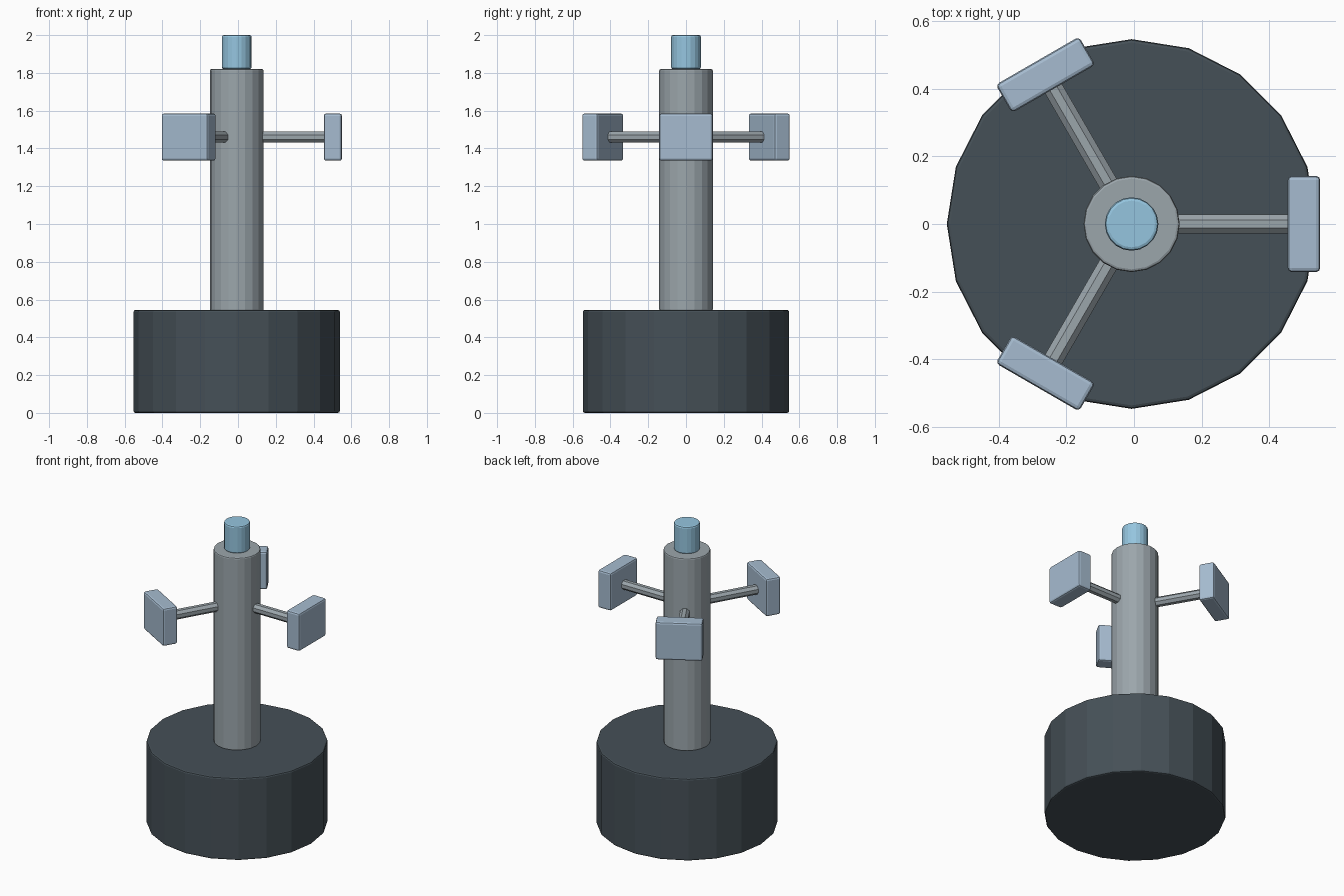
import bpy, math
from mathutils import Matrix

if "Cube" in bpy.data.objects:
    bpy.data.objects.remove(bpy.data.objects["Cube"])

CX = -0.007  # axis of the post


def material(name, rgb):
    m = bpy.data.materials.new(name)
    m.diffuse_color = (*rgb, 1)
    m.use_nodes = True
    m.node_tree.nodes["Principled BSDF"].inputs["Base Color"].default_value = m.diffuse_color
    return m


dark = material("dark_metal", (0.06, 0.08, 0.095))
steel = material("steel", (0.33, 0.38, 0.41))
panel = material("pale_panel", (0.38, 0.50, 0.63))
blue = material("blue_cap", (0.30, 0.56, 0.74))


def finish(ob, name, mat, bevel):
    ob.name = name
    ob.data.materials.append(mat)
    if bevel:
        b = ob.modifiers.new("edge_bevel", 'BEVEL')
        b.width = bevel
        b.segments = 2
        b.limit_method = 'ANGLE'
        b.angle_limit = math.radians(50)
    return ob


def upright(name, radius, z0, z1, mat, bevel):
    bpy.ops.mesh.primitive_cylinder_add(vertices=20, radius=radius, depth=z1 - z0,
                                        location=(CX, 0, (z0 + z1) / 2))
    return finish(bpy.context.object, name, mat, bevel)


# Base drum, post and top cap
upright("base", 0.546, 0, 0.545, dark, 0.01)
upright("post", 0.142, 0.54, 1.82, steel, 0.008)
upright("top_cap", 0.079, 1.82, 2.0, blue, 0.01)

# Three arms, each carrying a flat panel
for i in range(3):
    turn = Matrix.Translation((CX, 0, 1.46)) @ Matrix.Rotation(i * math.tau / 3, 4, 'Z')

    bpy.ops.mesh.primitive_cylinder_add(vertices=8, radius=0.031, depth=0.37)
    arm = finish(bpy.context.object, f"arm_{i + 1}", steel, 0)
    arm.matrix_world = (turn @ Matrix.Translation((0.285, 0, 0))
                        @ Matrix.Rotation(math.pi / 2, 4, 'Y')
                        @ Matrix.Rotation(math.pi / 8, 4, 'Z'))

    bpy.ops.mesh.primitive_cube_add(size=1)
    plate = bpy.context.object
    plate.data.transform(Matrix.Diagonal((0.096, 0.284, 0.25, 1)))
    finish(plate, f"panel_{i + 1}", panel, 0.012)
    plate.matrix_world = turn @ Matrix.Translation((0.509, 0, 0))
